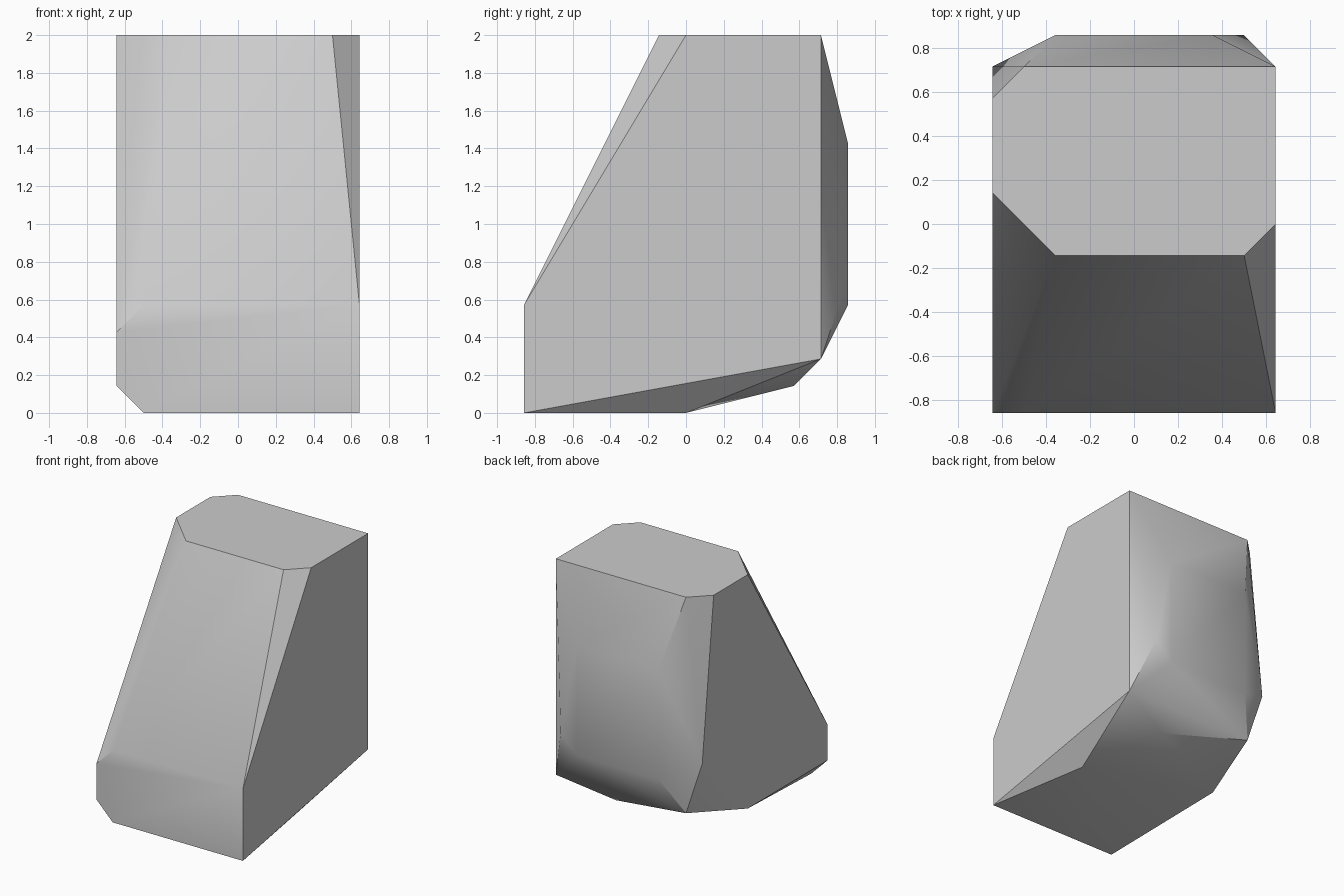
import bpy
import bmesh
import math

if "Cube" in bpy.data.objects:
    bpy.data.objects.remove(bpy.data.objects["Cube"], do_unlink=True)

UNIT = 1 / 7  # the shape sits on a seven-step lattice

# Single plain grey
grey = bpy.data.materials.new("plain_grey")
grey.use_nodes = True
colour = (0.6, 0.6, 0.6, 1)
grey.diffuse_color = colour
grey.node_tree.nodes["Principled BSDF"].inputs["Base Color"].default_value = colour

# Corner points of each level of the faceted block
top_rim = [(x, y, 14) for x, y in
           ((-2.5, -1), (3.5, -1), (4.5, 0), (4.5, 5), (-3.5, 5), (-4.5, 4), (-4.5, 1))]
front_panel = [(x, -6, z) for x, z in
               ((-3.5, 0), (4.5, 0), (4.5, 4), (-3.5, 4), (-4.5, 3), (-4.5, 1))]
back_bulge = [(x, 6, z) for x, z in
              ((-2.5, 4), (-2.5, 10), (2.5, 10), (3.5, 5), (2.5, 4))]
back_shoulder = [(4.5, 5, 2), (-3.5, 5, 2), (-4.5, 5, 5)]
underside = [(3.5, 0, 0), (1.5, 4, 1), (-4.5, 1, 1)]

# Wrap the corners in one convex skin and merge coplanar triangles
bm = bmesh.new()
for point in top_rim + front_panel + back_bulge + back_shoulder + underside:
    bm.verts.new([c * UNIT for c in point])
bmesh.ops.convex_hull(bm, input=bm.verts[:])
bmesh.ops.dissolve_limit(bm, angle_limit=math.radians(0.5),
                         verts=bm.verts[:], edges=bm.edges[:])
bmesh.ops.recalc_face_normals(bm, faces=bm.faces[:])

mesh = bpy.data.meshes.new("faceted_block")
bm.to_mesh(mesh)
bm.free()
mesh.materials.append(grey)
block = bpy.data.objects.new("faceted_block", mesh)
bpy.context.collection.objects.link(block)

# Soft shading over gentle creases, crisp elsewhere
bpy.ops.object.select_all(action="DESELECT")
block.select_set(True)
bpy.context.view_layer.objects.active = block
bpy.ops.object.shade_smooth_by_angle(angle=math.radians(30))
